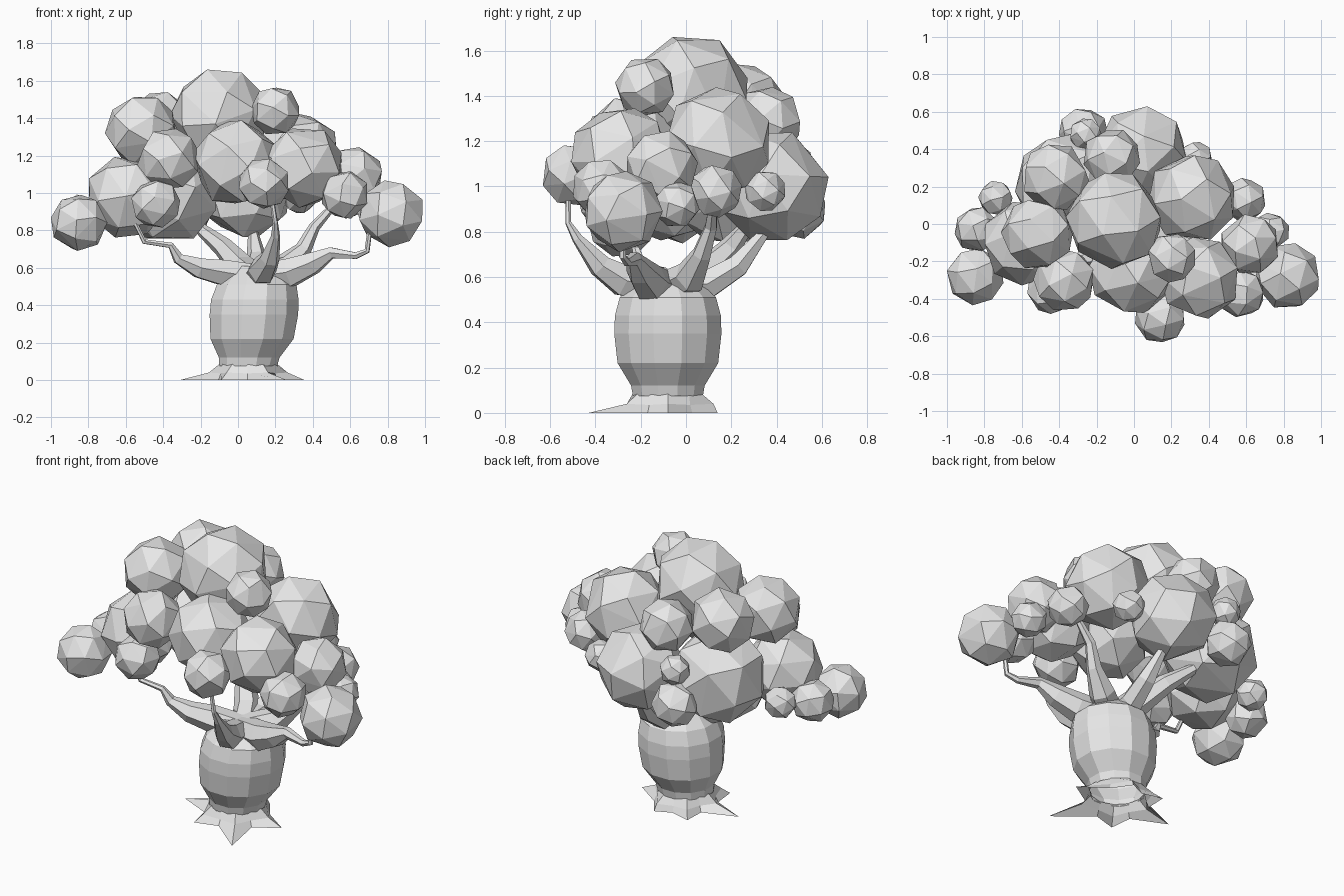
import bpy, bmesh, math, random
from mathutils import Vector, Euler

random.seed(4)
if "Cube" in bpy.data.objects:
    bpy.data.objects.remove(bpy.data.objects["Cube"], do_unlink=True)

grey = bpy.data.materials.new("plain_grey")
grey.use_nodes = True
grey.diffuse_color = (0.8, 0.8, 0.8, 1)
grey.node_tree.nodes["Principled BSDF"].inputs["Base Color"].default_value = (0.8, 0.8, 0.8, 1)


def finish(bm, name):
    """Turn a bmesh into a flat shaded object."""
    bmesh.ops.recalc_face_normals(bm, faces=bm.faces)
    mesh = bpy.data.meshes.new(name)
    bm.to_mesh(mesh)
    bm.free()
    mesh.materials.append(grey)
    obj = bpy.data.objects.new(name, mesh)
    bpy.context.collection.objects.link(obj)


def bridge(bm, a, b):
    n = len(a)
    for i in range(n):
        bm.faces.new((a[i], a[(i + 1) % n], b[(i + 1) % n], b[i]))


def leaf_clump(name, x, y, z, r, count=22):
    """Coarse faceted ball: hull of evenly spread points, turned at random."""
    bm = bmesh.new()
    turn = Euler([random.uniform(0, math.tau) for _ in range(3)]).to_matrix()
    for i in range(count):
        h = 1 - (2 * i + 1) / count
        a = i * math.pi * (3 - math.sqrt(5))
        w = math.sqrt(1 - h * h)
        p = turn @ Vector((w * math.cos(a), w * math.sin(a), h))
        bm.verts.new(Vector((x, y, z)) + p * r * 1.04)
    bmesh.ops.convex_hull(bm, input=bm.verts)
    finish(bm, name)


def branch(name, points):
    """Tapered six-sided limb through (x, y, z, radius) points."""
    curve = bpy.data.curves.new(name, 'CURVE')
    curve.dimensions = '3D'
    curve.bevel_depth = 1
    curve.bevel_resolution = 1
    curve.use_fill_caps = True
    spline = curve.splines.new('POLY')
    spline.points.add(len(points) - 1)
    spline.use_smooth = False
    for p, (x, y, z, r) in zip(spline.points, points):
        p.co = (x, y, z, 1)
        p.radius = r
    curve.materials.append(grey)
    obj = bpy.data.objects.new(name, curve)
    bpy.context.collection.objects.link(obj)
    bpy.ops.object.select_all(action='DESELECT')
    obj.select_set(True)
    bpy.context.view_layer.objects.active = obj
    bpy.ops.object.convert(target='MESH')


# Bulging trunk, open below: ring centre x, height, radius
bm = bmesh.new()
rings = []
for cx, z, r in ((.055, .075, .16), (.06, .12, .168), (.075, .22, .23), (.085, .35, .245),
                 (.09, .43, .242), (.1, .51, .22), (.09, .61, .11)):
    rings.append([bm.verts.new((cx + r * math.cos(math.tau * (i + .5) / 12),
                                -.08 + r * math.sin(math.tau * (i + .5) / 12), z))
                  for i in range(12)])
for a, b in zip(rings, rings[1:]):
    bridge(bm, a, b)
bm.faces.new(rings[-1])
finish(bm, "trunk")

# Flared roots: a hollow star with a pointed tip in each direction
centre = Vector((.055, -.08))
tips = [Vector(t) - centre for t in ((.355, -.08), (.12, .14), (-.1, .13),
                                     (-.31, -.07), (-.09, -.3), (.26, -.43))]
bm = bmesh.new()
top, mid, low = [], [], []
for tip, after in zip(tips, tips[1:] + tips[:1]):
    valley = tip.normalized() + after.normalized()
    for way, reach, swell, z in ((tip, tip.length, .21, .04), (valley, .18, .165, .035)):
        d = way.normalized()
        for ring, r, h in ((top, .155, .085), (mid, swell, z), (low, reach, 0)):
            spot = centre + d * r
            ring.append(bm.verts.new((spot.x, spot.y, h)))
bridge(bm, top, mid)
bridge(bm, mid, low)
finish(bm, "roots")

# Limbs
branch("right_limb", [(.08, -.1, .55, .08), (-.08, -.13, .575, .078), (-.21, -.17, .6, .06),
                      (-.32, -.2, .65, .032), (-.36, -.22, .72, .018), (-.5, -.23, .74, .015),
                      (-.57, -.24, .88, .012)])
branch("left_limb", [(.1, -.1, .55, .08), (.28, -.16, .575, .085), (.4, -.2, .625, .065),
                     (.5, -.23, .68, .034), (.63, -.26, .665, .02), (.69, -.28, .69, .016),
                     (.71, -.28, .84, .013)])
branch("left_back_limb", [(.1, -.08, .55, .08), (.25, .02, .6, .075), (.35, .07, .7, .045),
                          (.41, .11, .82, .03), (.5, .12, .92, .02)])
branch("front_limb", [(.1, -.1, .55, .07), (.13, -.28, .585, .078), (.17, -.38, .65, .055),
                      (.2, -.48, .77, .025), (.2, -.52, .84, .014), (.18, -.52, .97, .012)])
branch("right_back_limb", [(.08, -.06, .55, .08), (.02, .06, .6, .075), (-.08, .18, .71, .055),
                           (-.24, .28, .84, .025)])
branch("back_limb", [(.08, -.08, .55, .08), (.09, .1, .57, .07), (.1, .23, .65, .055),
                     (.08, .35, .8, .025)])

# Crown of leaf clumps: x, y, z, radius
upper = [(-.1, .02, 1.415, .255), (.31, .14, 1.2, .235), (-.515, -.05, 1.335, .19),
         (-.42, .25, 1.36, .18), (.2, -.18, 1.44, .13), (-.12, .36, 1.29, .15)]
middle = [(-.37, -.3, 1.18, .165), (-.01, -.25, 1.16, .23), (.35, -.29, 1.14, .215),
          (.62, -.11, 1.085, .16), (-.59, -.1, .98, .22), (.04, .38, 1.0, .245),
          (-.37, .21, 1.0, .27)]
outer = [(-.85, -.28, .84, .15), (.822, -.28, .89, .175), (.14, -.5, 1.05, .135),
         (.57, -.37, .99, .13), (-.44, -.35, .945, .13), (-.27, .49, .9, .13),
         (-.26, .48, 1.1, .085), (-.74, .14, .9, .09), (-.84, -.03, .87, .12),
         (.59, .13, .98, .115), (.33, .35, .98, .09), (.73, -.04, .92, .1)]
for label, group in (("upper", upper), ("middle", middle), ("outer", outer)):
    for i, spec in enumerate(group, 1):
        leaf_clump(f"{label}_leaf_clump_{i}", *spec)
